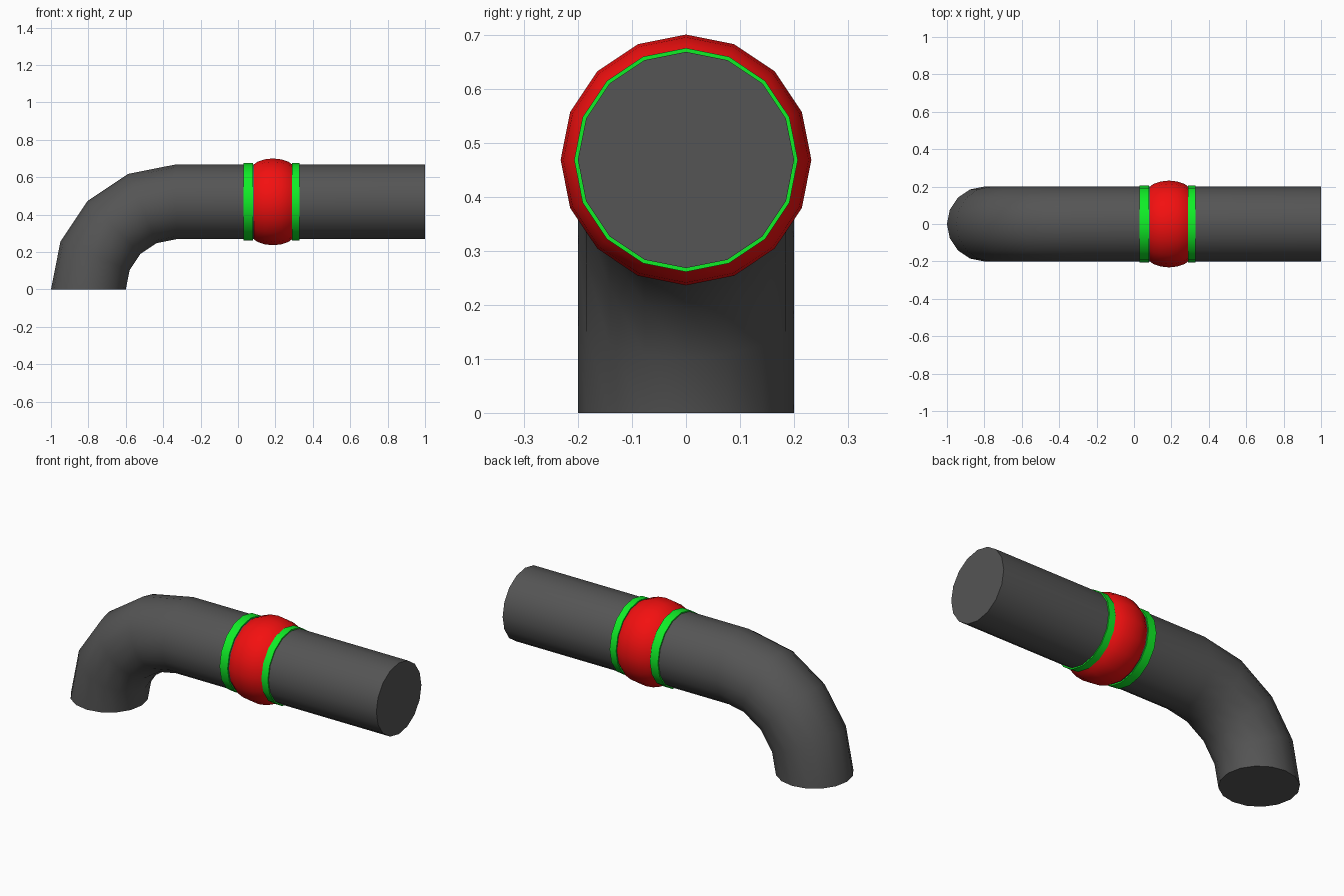
import bpy, bmesh
from math import sin, cos, pi, radians
from mathutils import Vector

if "Cube" in bpy.data.objects:
    bpy.data.objects.remove(bpy.data.objects["Cube"])

SIDES = 16
R = 0.2         # pipe radius
BEND = 0.468    # bend radius, also the height of the horizontal axis
BEND_X = -0.332 # x of the bend centre


def material(name, rgb):
    m = bpy.data.materials.new(name)
    m.diffuse_color = (*rgb, 1)
    m.use_nodes = True
    m.node_tree.nodes["Principled BSDF"].inputs["Base Color"].default_value = m.diffuse_color
    return m


def sweep(name, stations, mat):
    """Loft rings given as (centre, tangent, radius) and cap both ends."""
    bm = bmesh.new()
    side = Vector((0, 1, 0))
    rings = []
    for c, t, r in stations:
        up = Vector(t).cross(side)
        rings.append([bm.verts.new(Vector(c) + r * (cos(a) * up + sin(a) * side))
                      for a in (2 * pi * i / SIDES for i in range(SIDES))])
    for a, b in zip(rings, rings[1:]):
        for i in range(SIDES):
            j = (i + 1) % SIDES
            bm.faces.new((a[i], a[j], b[j], b[i]))
    bm.faces.new(rings[0])
    bm.faces.new(rings[-1])
    bmesh.ops.recalc_face_normals(bm, faces=bm.faces)
    me = bpy.data.meshes.new(name)
    bm.to_mesh(me)
    bm.free()
    me.materials.append(mat)
    ob = bpy.data.objects.new(name, me)
    bpy.context.collection.objects.link(ob)
    bpy.ops.object.select_all(action='DESELECT')
    ob.select_set(True)
    bpy.context.view_layer.objects.active = ob
    bpy.ops.object.shade_smooth_by_angle(angle=radians(35))


def straight(name, profile, mat):
    """Turned part on the horizontal pipe axis from (x, radius) pairs."""
    sweep(name, [((x, 0, BEND), (1, 0, 0), r) for x, r in profile], mat)


grey = material("dark_grey", (0.09, 0.09, 0.09))
red = material("red", (0.9, 0.005, 0.005))
green = material("green", (0.005, 0.85, 0.02))

# pipe: quarter bend in four steps, then a straight run
path = []
for k in range(5):
    a = k * pi / 8
    path.append(((BEND_X - BEND * cos(a), 0, BEND * sin(a)), (sin(a), 0, cos(a)), R))
path.append(((1, 0, BEND), (1, 0, 0), R))
sweep("pipe", path, grey)

# bulging band around the pipe
bulge = [(0.045, 0.227), (0.083, 0.214), (0.112, 0.193)]
straight("red_band",
         [(0.187 - d, r) for d, r in reversed(bulge)] + [(0.187, 0.232)]
         + [(0.187 + d, r) for d, r in bulge], red)

# flat collars either side of the band
for name, x0, x1 in (("left_collar", 0.03, 0.08), ("right_collar", 0.29, 0.33)):
    straight(name, [(x0, 0.207), (x1, 0.207)], green)
